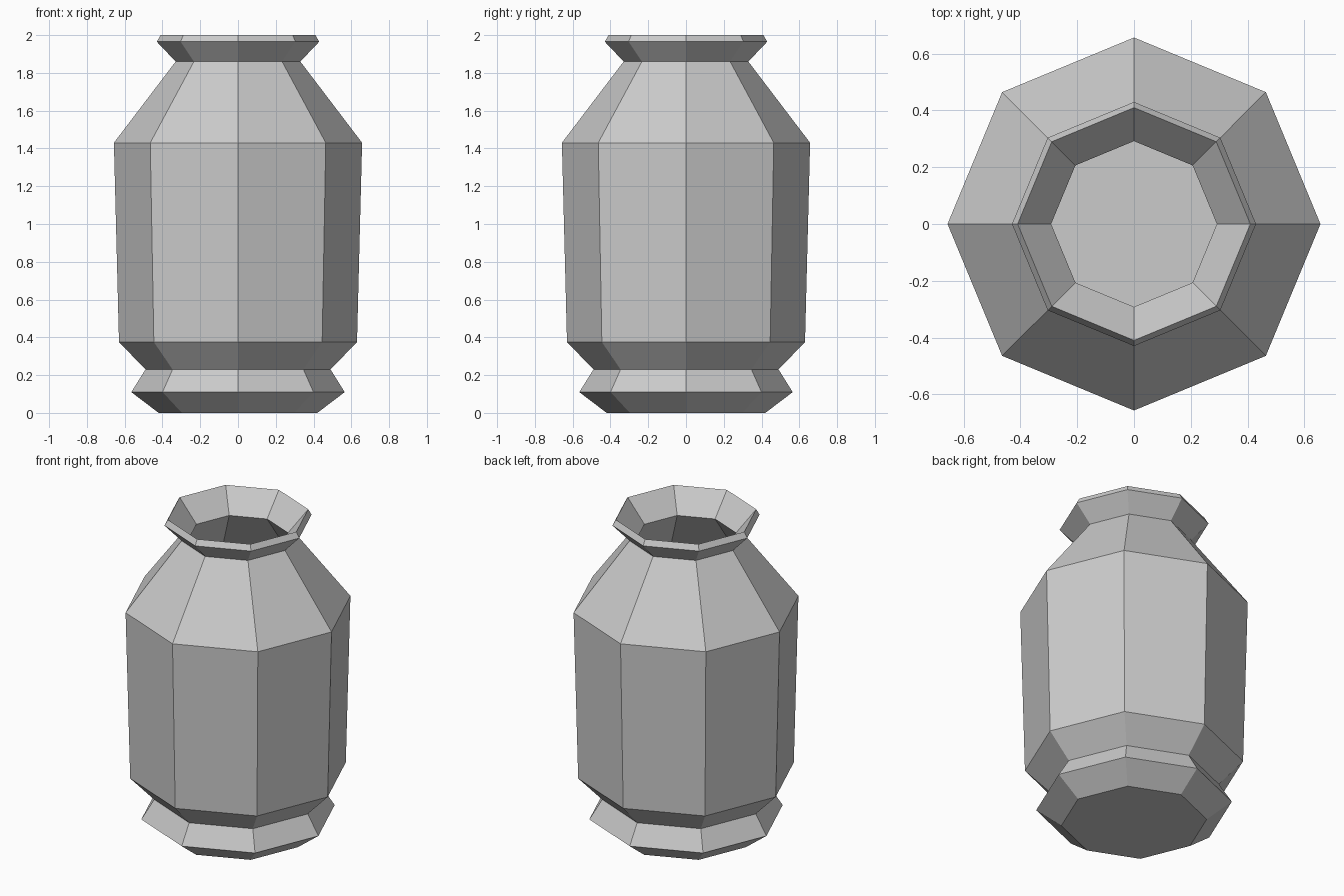
import bpy
import bmesh
from math import cos, sin, tau

cube = bpy.data.objects.get("Cube")
if cube:
    bpy.data.objects.remove(cube, do_unlink=True)

SIDES = 8

# Plain grey clay
clay = bpy.data.materials.new("grey_clay")
clay.use_nodes = True
clay.diffuse_color = (0.6, 0.6, 0.6, 1)
clay.node_tree.nodes["Principled BSDF"].inputs["Base Color"].default_value = (0.6, 0.6, 0.6, 1)

# Outer wall (radius, height) from the foot up to the lip
outer = [(0.42, 0), (0.565, 0.11), (0.49, 0.23), (0.63, 0.375),
         (0.657, 1.43), (0.33, 1.86), (0.43, 1.965), (0.41, 2.0)]
# Inner wall from the throat down to the floor
inner = [(0.292, 1.86), (0.615, 1.42), (0.59, 0.39),
         (0.45, 0.23), (0.515, 0.11), (0.405, 0.04)]


def lathe(name, profile, material):
    """Turn a profile into a faceted vessel, closed at both ends."""
    bm = bmesh.new()
    rings = [[bm.verts.new((r * cos(tau * i / SIDES), r * sin(tau * i / SIDES), z))
              for i in range(SIDES)] for r, z in profile]
    for low, high in zip(rings, rings[1:]):
        for i in range(SIDES):
            j = (i + 1) % SIDES
            bm.faces.new((low[i], low[j], high[j], high[i]))
    bm.faces.new(rings[0][::-1])   # underside
    bm.faces.new(rings[-1])        # inside floor
    mesh = bpy.data.meshes.new(name)
    bm.to_mesh(mesh)
    bm.free()
    mesh.materials.append(material)
    obj = bpy.data.objects.new(name, mesh)
    bpy.context.collection.objects.link(obj)
    return obj


lathe("vase", outer + inner, clay)
